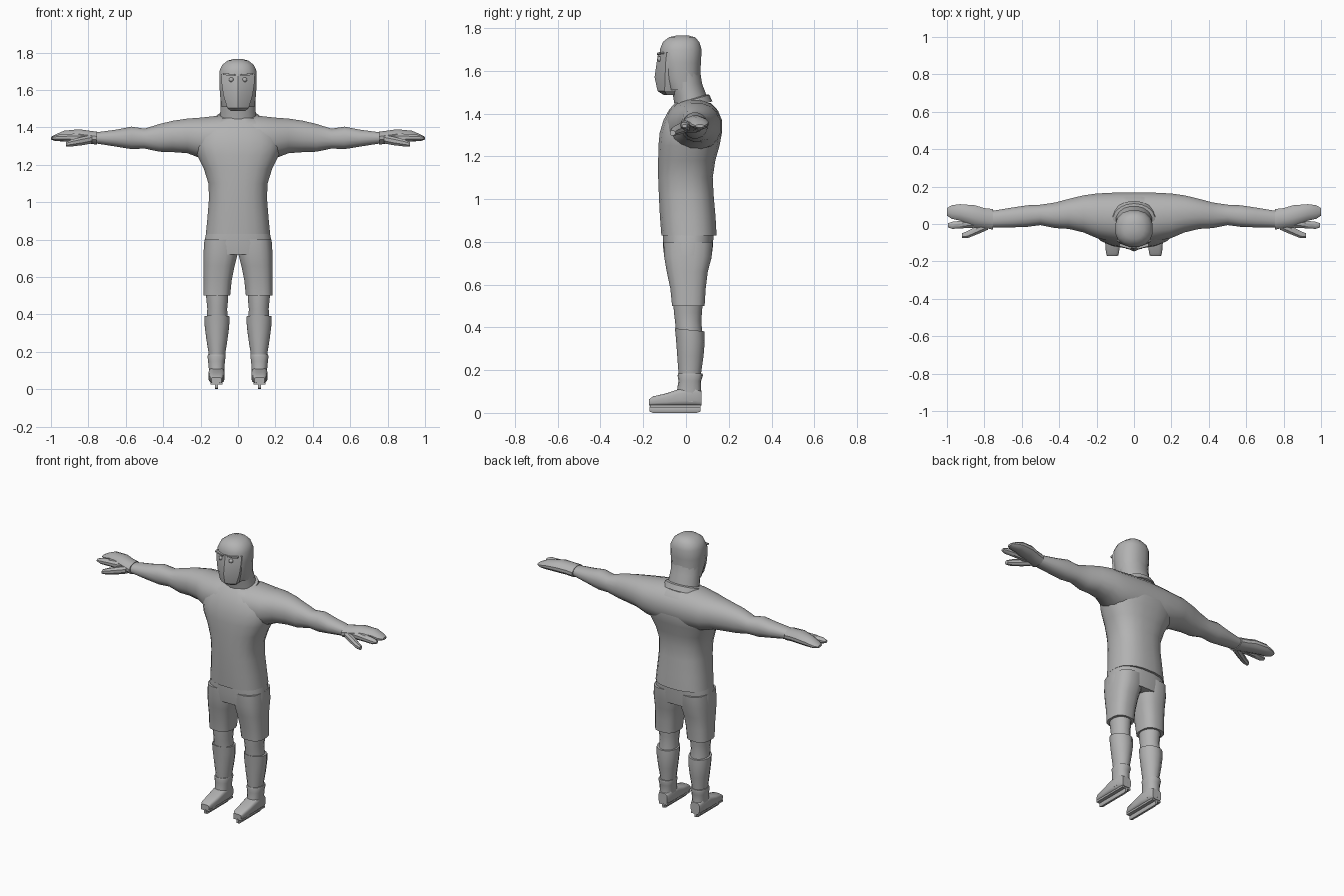
import bpy, bmesh, math
from mathutils import Vector

grey = bpy.data.materials.new("plain grey")
grey.diffuse_color = (0.45, 0.45, 0.45, 1)


def finish(name, bm, angle=40):
    bmesh.ops.recalc_face_normals(bm, faces=bm.faces)
    me = bpy.data.meshes.new(name)
    bm.to_mesh(me)
    bm.free()
    me.materials.append(grey)
    me.shade_smooth()
    me.set_sharp_from_angle(angle=math.radians(angle))
    ob = bpy.data.objects.new(name, me)
    bpy.context.collection.objects.link(ob)
    return ob


def loft(name, axis, sections, n=16, power=2.0, side=1, tilt=0.0, angle=40):
    """Skin rounded sections (t, a0, a1, b0, b1) along an axis.
    a and b are the remaining two axes in x, y, z order; side mirrors x;
    tilt raises z with y."""
    bm = bmesh.new()
    rings = []
    for t, a0, a1, b0, b1 in sections:
        ring = []
        for i in range(n):
            u = 2 * math.pi * (i + 0.5) / n
            c, s = math.cos(u), math.sin(u)
            # superellipse, scaled so its outermost points reach the limits
            m = math.cos(math.pi / n) ** (2 / power)
            a = (a0 + a1) / 2 + (a1 - a0) / 2 * math.copysign(abs(c) ** (2 / power), c) / m
            b = (b0 + b1) / 2 + (b1 - b0) / 2 * math.copysign(abs(s) ** (2 / power), s) / m
            p = {"x": (t, a, b), "y": (a, t, b), "z": (a, b, t)}[axis]
            ring.append(bm.verts.new((p[0] * side, p[1], p[2] + tilt * p[1])))
        rings.append(ring)
    for r, q in zip(rings, rings[1:]):
        for i in range(n):
            j = (i + 1) % n
            bm.faces.new((r[i], r[j], q[j], q[i]))
    bm.faces.new(rings[0])
    bm.faces.new(rings[-1])
    return finish(name, bm, angle)


def box(name, centre, size):
    bm = bmesh.new()
    bmesh.ops.create_cube(bm, size=1)
    for v in bm.verts:
        v.co = Vector(c + k * s for c, k, s in zip(centre, v.co, size))
    return finish(name, bm)


# Shirt body
loft("shirt_body", "z", [
    (0.83, -.172, .172, -.115, .143), (0.92, -.163, .163, -.122, .138),
    (1.02, -.155, .155, -.127, .129), (1.10, -.158, .158, -.13, .125),
    (1.18, -.183, .183, -.13, .137), (1.25, -.218, .218, -.129, .157),
    (1.31, -.235, .235, -.123, .168), (1.37, -.225, .225, -.105, .163),
    (1.42, -.19, .19, -.078, .145), (1.45, -.13, .13, -.05, .115)],
    n=20, power=2.5)

# Shoulders and both arms, one mirrored run of sections
half_arm = [
    (0.10, -.095, .168, 1.22, 1.463), (0.20, -.075, .163, 1.235, 1.452),
    (0.27, -.045, .153, 1.262, 1.447), (0.35, -.026, .134, 1.268, 1.435),
    (0.42, -.022, .115, 1.27, 1.418), (0.50, -.006, .103, 1.287, 1.393),
    (0.57, -.015, .10, 1.284, 1.404), (0.65, -.018, .088, 1.297, 1.388),
    (0.77, -.018, .068, 1.316, 1.372)]
loft("shoulders_and_arms", "x",
     [(-t, *r) for t, *r in reversed(half_arm)] + half_arm, n=16, power=2.2)

# Collar around the neck, higher at the back
loft("collar", "z", [
    (1.42, -.125, .125, -.072, .122), (1.455, -.112, .112, -.06, .108),
    (1.46, -.10, .10, -.05, .098)], n=18, tilt=0.3)

# Neck and head
loft("neck", "z", [
    (1.42, -.10, .10, -.05, .105), (1.48, -.095, .095, -.06, .098),
    (1.54, -.093, .093, -.075, .075), (1.60, -.094, .094, -.08, .066)], n=16)
loft("head", "z", [
    (1.51, -.088, .088, -.085, .07), (1.57, -.096, .096, -.11, .065),
    (1.64, -.10, .10, -.12, .07), (1.70, -.10, .10, -.122, .073),
    (1.735, -.084, .084, -.108, .062), (1.757, -.055, .055, -.08, .042),
    (1.766, -.022, .022, -.04, .008)], n=16, power=2.3)

# Face plane with a centre ridge, tapering to the chin
bm = bmesh.new()
rows = []
for z, w, edge, front in [(1.488, .04, -.09, -.105), (1.505, .058, -.10, -.133),
                          (1.57, .078, -.098, -.147), (1.64, .088, -.095, -.137),
                          (1.685, .09, -.09, -.13)]:
    rows.append([bm.verts.new(p) for p in (
        (-w, -.03, z), (-w, edge, z), (-w * .5, (edge + front * 2) / 3, z), (0, front, z),
        (w * .5, (edge + front * 2) / 3, z), (w, edge, z), (w, -.03, z))])
for r, q in zip(rows, rows[1:]):
    for i in range(7):
        j = (i + 1) % 7
        bm.faces.new((r[i], r[j], q[j], q[i]))
bm.faces.new(rows[0])
bm.faces.new(rows[-1])
finish("face", bm, 25)

# Shorts seat
loft("shorts_seat", "z", [
    (0.72, -.184, .184, -.10, .118), (0.78, -.182, .182, -.108, .126),
    (0.86, -.165, .165, -.108, .13)], n=20, power=2.6)

for s, tag in ((1, "left"), (-1, "right")):
    # Eyes and brows
    bm = bmesh.new()
    bmesh.ops.create_uvsphere(bm, u_segments=10, v_segments=6, radius=.013)
    for v in bm.verts:
        v.co += Vector((s * .036, -.122, 1.655))
    finish(tag + "_eye", bm)
    brow = box(tag + "_brow", (0, 0, 0), (.065, .016, .009))
    brow.location = (s * .046, -.119, 1.682)
    brow.rotation_euler = (0, -s * .08, s * .25)

    # Hand: palm with joined fingers, forefinger, thumb
    loft(tag + "_hand", "x", [
        (0.755, -.03, .08, 1.308, 1.377), (0.80, -.02, .085, 1.314, 1.383),
        (0.85, -.012, .10, 1.32, 1.39), (0.93, .018, .106, 1.325, 1.382),
        (0.975, .028, .10, 1.327, 1.363), (1.0, .045, .085, 1.335, 1.349)],
        n=12, side=s)
    loft(tag + "_forefinger", "x", [
        (0.82, -.018, .03, 1.32, 1.37), (0.90, -.022, .02, 1.325, 1.365),
        (0.97, -.026, .012, 1.327, 1.36), (0.995, -.018, .004, 1.335, 1.35)],
        n=8, side=s)
    loft(tag + "_thumb", "x", [
        (0.78, -.03, .02, 1.315, 1.36), (0.83, -.052, -.005, 1.305, 1.35),
        (0.89, -.076, -.038, 1.298, 1.335), (0.92, -.076, -.05, 1.297, 1.322)],
        n=8, side=s)

    # Shorts leg
    loft(tag + "_shorts_leg", "z", [
        (0.50, .042, .185, -.065, .087), (0.58, .034, .184, -.073, .092),
        (0.66, .018, .184, -.09, .102), (0.73, .0, .184, -.102, .12),
        (0.80, .0, .178, -.105, .125)], n=16, power=2.7, side=s)

    # Knee, then sock with a flared top edge
    loft(tag + "_knee", "z", [
        (0.37, .055, .168, -.044, .075), (0.43, .058, .164, -.05, .07),
        (0.47, .054, .168, -.055, .073), (0.54, .05, .175, -.058, .078)],
        n=14, side=s)
    loft(tag + "_sock", "z", [
        (0.14, .073, .154, -.03, .068), (0.20, .067, .158, -.035, .07),
        (0.27, .056, .169, -.04, .08), (0.34, .047, .178, -.045, .086),
        (0.39, .046, .18, -.05, .084)], n=14, side=s, tilt=-.1)

    # Skate: foot, ankle shaft, cuff, sole and blade
    loft(tag + "_boot_foot", "y", [
        (-.172, .088, .143, .034, .064), (-.155, .08, .15, .034, .077),
        (-.09, .074, .155, .034, .092), (-.03, .072, .158, .034, .112),
        (.045, .074, .155, .034, .12), (.072, .084, .146, .034, .10)],
        n=16, power=4, side=s)
    loft(tag + "_boot_shaft", "z", [
        (0.05, .075, .155, -.045, .072), (0.11, .073, .156, -.04, .07),
        (0.15, .07, .16, -.034, .07), (0.175, .066, .163, -.038, .078),
        (0.185, .068, .161, -.035, .076)], n=14, power=2.4, side=s)
    box(tag + "_sole", (s * .115, -.05, .031), (.062, .235, .012))
    loft(tag + "_blade", "y", [
        (-.17, .108, .122, .006, .03), (-.155, .106, .124, 0, .03),
        (.05, .106, .124, 0, .03), (.068, .108, .122, .006, .03)],
        n=8, power=5, side=s)
